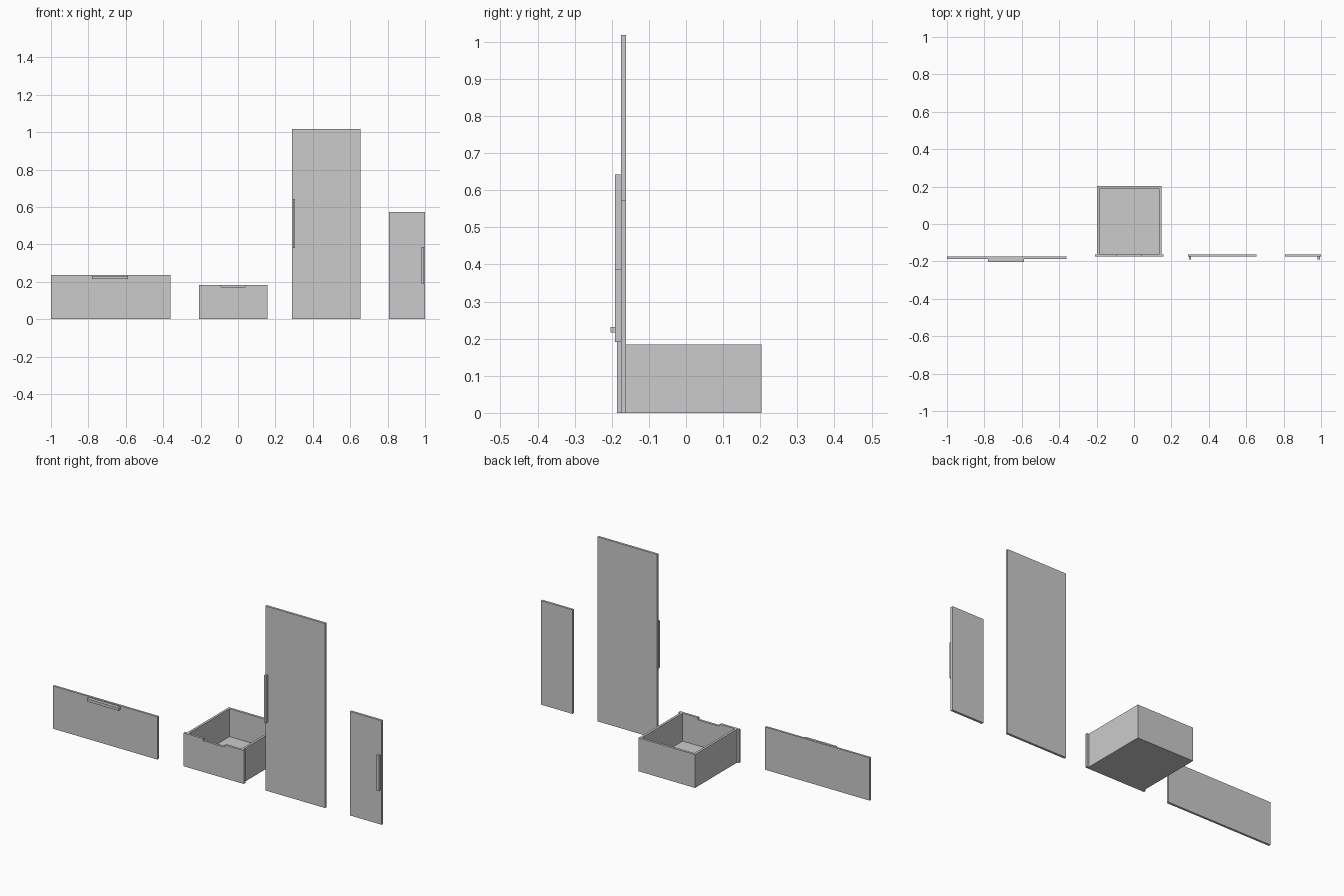
import bpy, bmesh
from mathutils import Vector

if "Cube" in bpy.data.objects:
    bpy.data.objects.remove(bpy.data.objects["Cube"])


def box(name, x0, x1, y0, y1, z0, z1):
    bm = bmesh.new()
    bmesh.ops.create_cube(bm, size=1)
    for v in bm.verts:
        v.co = Vector((x1 if v.co.x > 0 else x0,
                       y1 if v.co.y > 0 else y0,
                       z1 if v.co.z > 0 else z0))
    return finish(name, bm)


def profile(name, pts, y0, y1):
    # closed x-z outline extruded along y
    bm = bmesh.new()
    face = bm.faces.new([bm.verts.new((x, y0, z)) for x, z in pts])
    ext = bmesh.ops.extrude_face_region(bm, geom=[face])
    moved = [g for g in ext["geom"] if isinstance(g, bmesh.types.BMVert)]
    bmesh.ops.translate(bm, verts=moved, vec=(0, y1 - y0, 0))
    bmesh.ops.recalc_face_normals(bm, faces=bm.faces)
    return finish(name, bm)


def finish(name, bm):
    mesh = bpy.data.meshes.new(name)
    bm.to_mesh(mesh)
    bm.free()
    ob = bpy.data.objects.new(name, mesh)
    bpy.context.collection.objects.link(ob)
    return ob


BACK, FACE, GRIP = -0.162, -0.175, -0.191

# wide flap front with horizontal handle
box("wide_front", -1.0, -0.362, -0.186, -0.174, 0, 0.236)
box("wide_front_handle", -0.78, -0.587, -0.204, -0.186, 0.216, 0.231)

# doors with vertical handles
box("tall_door", 0.289, 0.655, FACE, BACK, 0, 1.018)
box("tall_door_handle", 0.293, 0.306, GRIP, FACE, 0.382, 0.642)
box("small_door", 0.806, 1.0, FACE, BACK, 0, 0.574)
box("small_door_handle", 0.98, 0.994, GRIP, FACE, 0.191, 0.386)

# drawer front with a finger notch in its top edge
H = 0.184
profile("drawer_front", [(-0.209, 0), (0.158, 0), (0.158, H), (0.041, H),
                         (0.041, 0.172), (-0.092, 0.172), (-0.092, H),
                         (-0.209, H)], FACE, BACK)

# drawer box
L, R, B, T = -0.198, 0.147, 0.204, 0.013
box("drawer_side_left", L, L + T, BACK, B, 0, H)
box("drawer_side_right", R - T, R, BACK, B, 0, H)
box("drawer_back", L + T, R - T, B - T, B, 0, H)
box("drawer_bottom", L + T, R - T, BACK, B - T, 0, 0.03)
